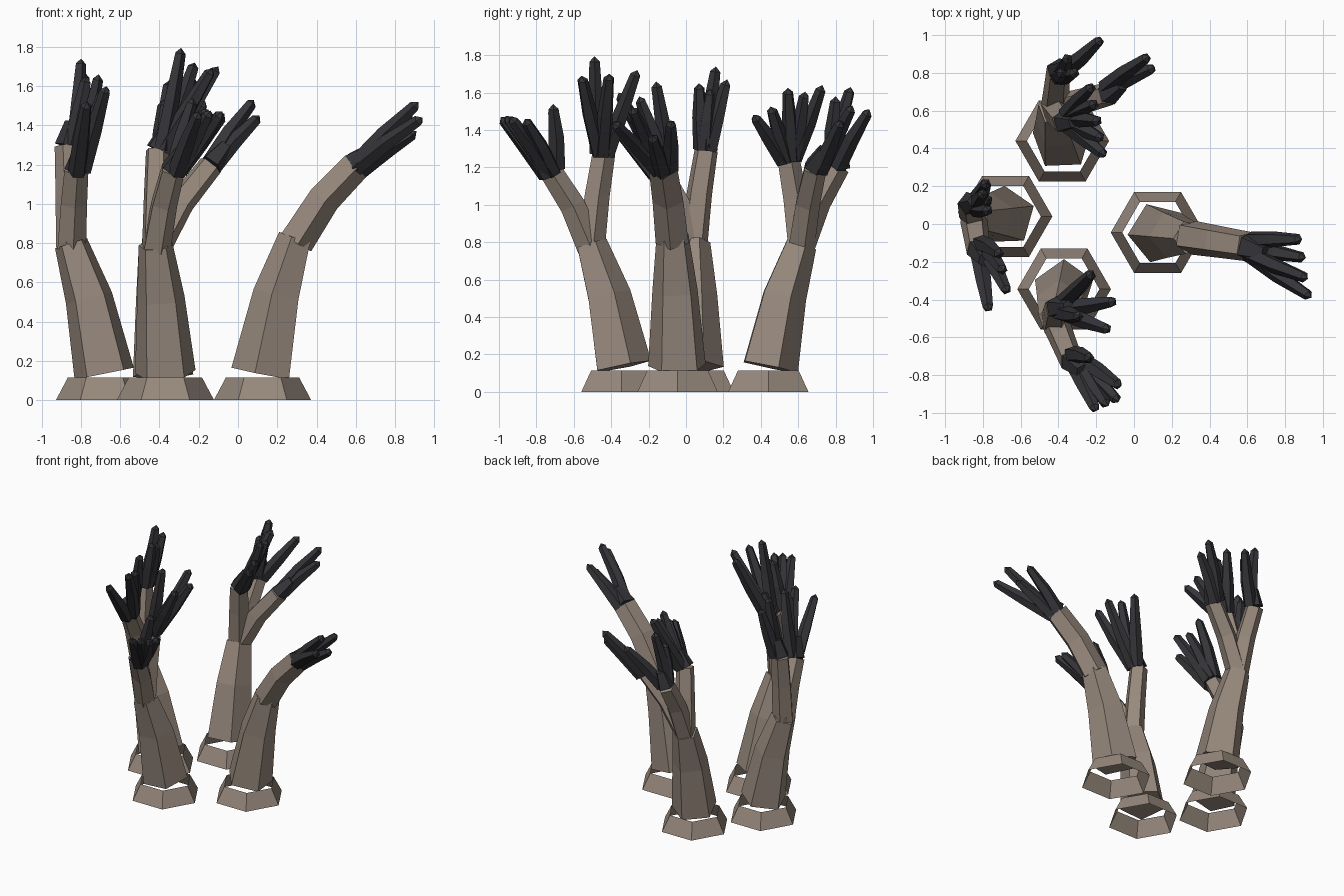
import bpy, bmesh, math
from mathutils import Vector

if "Cube" in bpy.data.objects:
    bpy.data.objects.remove(bpy.data.objects["Cube"])

UP = Vector((0, 0, 1))


def material(name, color):
    m = bpy.data.materials.new(name)
    m.diffuse_color = color
    m.use_nodes = True
    m.node_tree.nodes["Principled BSDF"].inputs["Base Color"].default_value = m.diffuse_color
    return m


BARK = material("bark", (0.31, 0.25, 0.205, 1))
DARK = material("dark_tip", (0.036, 0.036, 0.042, 1))


def make_object(name, bm, mat):
    bmesh.ops.recalc_face_normals(bm, faces=bm.faces)
    mesh = bpy.data.meshes.new(name)
    bm.to_mesh(mesh)
    bm.free()
    mesh.materials.append(mat)
    bpy.context.collection.objects.link(bpy.data.objects.new(name, mesh))


def add_tube(bm, pts, radii, phase=0.0, sides=5):
    """Faceted tube through the points; a zero radius makes a point."""
    rings = []
    for i, p in enumerate(pts):
        a, b = pts[max(i - 1, 0)], pts[min(i + 1, len(pts) - 1)]
        rot = UP.rotation_difference((b - a).normalized())
        if radii[i] == 0:
            rings.append([bm.verts.new(p)] * sides)
            continue
        angles = [phase + math.tau * k / sides for k in range(sides)]
        rings.append([bm.verts.new(p + rot @ Vector((math.cos(t), math.sin(t), 0)) * radii[i])
                      for t in angles])
    for r0, r1 in zip(rings, rings[1:]):
        for k in range(sides):
            n = (k + 1) % sides
            bm.faces.new(list(dict.fromkeys([r0[k], r0[n], r1[n], r1[k]])))
    for ring, r in ((rings[0], radii[0]), (rings[-1], radii[-1])):
        if r > 0:
            bm.faces.new(ring)


def finger(bm, end, tip, along, phase):
    side = (tip - end) - along * (tip - end).dot(along)
    start = end + side.normalized() * min(0.035, side.length * 0.5) - along * 0.015
    aim = (tip - start).normalized()
    knuckle = tip - aim * 0.042
    mid = start.lerp(knuckle, 0.5) + UP * 0.012 + side * 0.04
    add_tube(bm, [start, mid, knuckle], [0.049, 0.043, 0.030], phase)
    # short pointed nail, slightly wider than the finger end
    add_tube(bm, [knuckle - aim * 0.012, knuckle + aim * 0.014, tip], [0.031, 0.029, 0], phase)


def fan_tips(first, last, count):
    """Finger tips spread from first to last, inner ones staggered in height."""
    a, b = Vector(first), Vector(last)
    tips = []
    for k in range(count):
        t = k / (count - 1)
        stagger = 0.0 if k in (0, count - 1) else 0.035 + 0.03 * (-1) ** k
        tips.append(a.lerp(b, t) + UP * stagger)
    return tips


def trunk(name, x, y, top, phase):
    # open six-sided sloped skirt, corner on the x axis
    bm = bmesh.new()
    lower, upper = [[bm.verts.new((x + r * math.cos(k * math.pi / 3), y + r * math.sin(k * math.pi / 3), z))
                     for k in range(6)] for r, z in ((0.248, 0), (0.187, 0.115))]
    for k in range(6):
        n = (k + 1) % 6
        bm.faces.new((lower[k], lower[n], upper[n], upper[k]))
    make_object(name + "_base_ring", bm, BARK)

    # leaning five-sided trunk, bending outward towards its top
    foot, top = Vector((x, y, 0.135)), Vector(top)
    mid = foot.lerp(top, 0.58) - (top - foot - UP * (top - foot).z) * 0.12
    bm = bmesh.new()
    add_tube(bm, [foot, mid, top], [0.162, 0.127, 0.09], math.radians(phase))
    make_object(name + "_trunk", bm, BARK)
    return top


def branch(name, top, end, *fans, wide=0.065):
    root, end = top - UP * 0.02, Vector(end)
    flat = end - root
    flat.z = 0
    elbow = root.lerp(end, 0.5) + UP * 0.02 - flat * 0.05
    along = (end - elbow).normalized()
    phase = math.atan2(flat.y, flat.x)
    bm = bmesh.new()
    add_tube(bm, [root, elbow, end - along * 0.015], [wide + 0.012, wide + 0.006, wide], phase)
    make_object(name + "_branch", bm, BARK)

    # dark fingers growing out of a dark tapering palm
    bm = bmesh.new()
    tips = [tip for fan in fans for tip in fan_tips(*fan)]
    middle = sum(tips, Vector()) / len(tips)
    add_tube(bm, [end - along * 0.015, end.lerp(middle, 0.3)], [wide, wide * 0.6], phase)
    for k, tip in enumerate(tips):
        finger(bm, end, tip, along, k)
    make_object(name + "_fingers", bm, DARK)


# back tree, three branches
top = trunk("back", -0.38, 0.44, (-0.42, 0.61, 0.79), 92)
branch("back_far", top, (-0.40, 0.82, 1.22), ((-0.17, 0.98, 1.51), (-0.31, 0.80, 1.58), 2),
       ((-0.35, 0.88, 1.63), (-0.38, 0.80, 1.53), 2))
branch("back_side", top, (-0.13, 0.69, 1.21), ((0.08, 0.89, 1.53), (0.11, 0.83, 1.45), 2))
branch("back_near", top, (-0.37, 0.54, 1.26), ((-0.22, 0.73, 1.64), (-0.15, 0.36, 1.48), 5))

# left tree
top = trunk("left", -0.68, 0.04, (-0.85, 0.04, 0.80), 20)
branch("left_upper", top, (-0.87, 0.11, 1.31), ((-0.80, 0.16, 1.74), (-0.78, 0.22, 1.67), 2),
       ((-0.77, 0.07, 1.65), (-0.77, 0.13, 1.62), 2))
branch("left_lower", top, (-0.825, -0.14, 1.19), ((-0.71, -0.16, 1.66), (-0.69, -0.25, 1.58), 2),
       ((-0.67, -0.36, 1.60), (-0.77, -0.46, 1.52), 2))

# front tree
top = trunk("front", -0.37, -0.345, (-0.42, -0.51, 0.79), 90)
branch("front_upper", top, (-0.41, -0.44, 1.29),
       ((-0.29, -0.49, 1.795), (-0.22, -0.26, 1.72), 2), ((-0.10, -0.41, 1.70), (-0.13, -0.56, 1.69), 2))
branch("front_lower", top, (-0.33, -0.73, 1.19),
       ((-0.23, -0.71, 1.54), (-0.07, -0.86, 1.46), 2), ((-0.20, -0.99, 1.47), (-0.08, -0.94, 1.47), 3))

# right tree, single branch
top = trunk("right", 0.125, -0.045, (0.295, -0.07, 0.83), 184)
branch("right", top, (0.61, -0.12, 1.21), ((0.89, -0.08, 1.45), (0.91, -0.18, 1.37), 2),
       ((0.92, -0.29, 1.52), (0.94, -0.39, 1.44), 2), wide=0.082)
